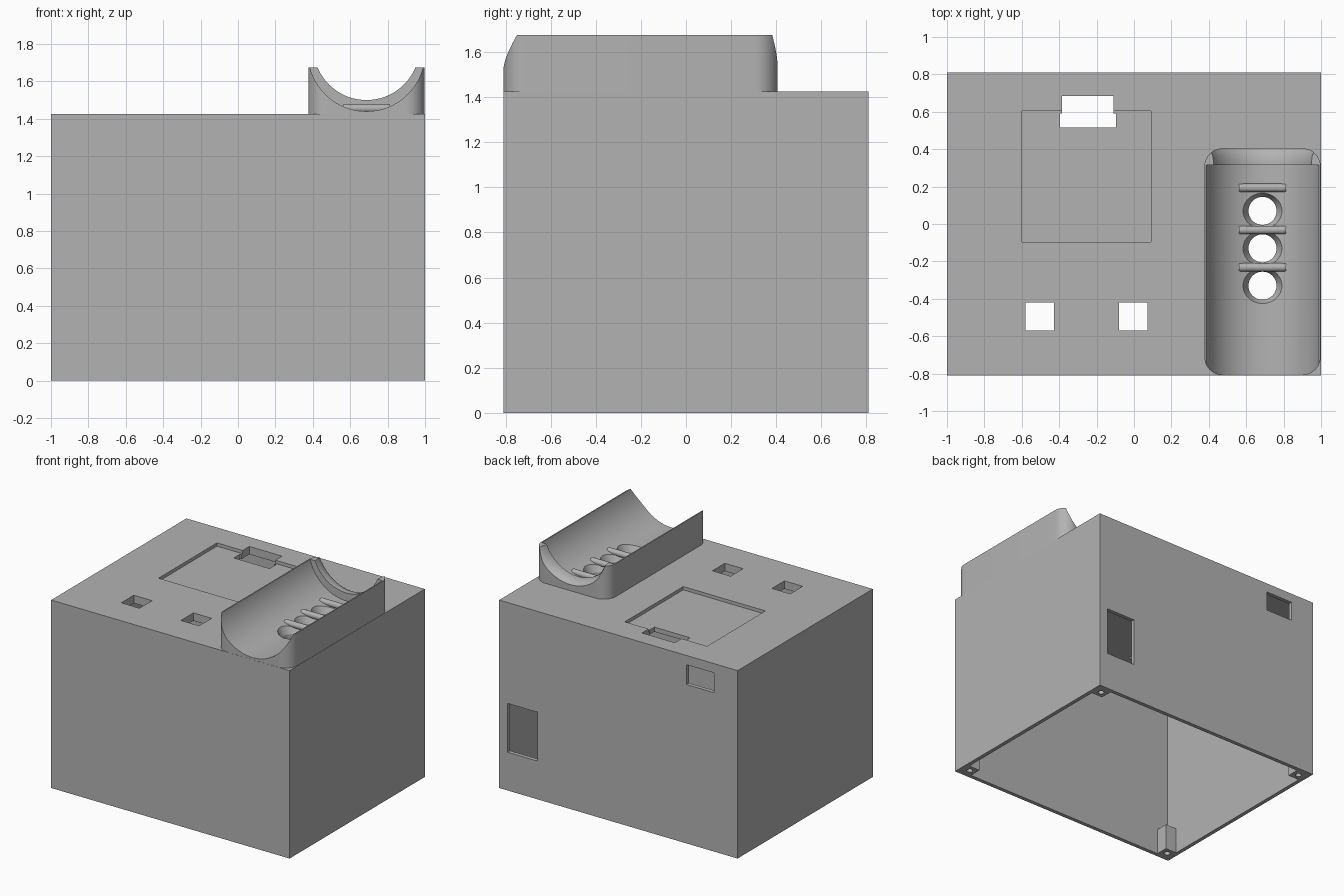
import bpy, bmesh, math
from mathutils import Matrix, Vector

cube = bpy.data.objects.get("Cube")
if cube:
    bpy.data.objects.remove(cube)

grey = bpy.data.materials.new("light_grey")
grey.use_nodes = True
grey.diffuse_color = (0.45, 0.45, 0.45, 1)
grey.node_tree.nodes["Principled BSDF"].inputs["Base Color"].default_value = (0.45, 0.45, 0.45, 1)

WIDE, DEEP, TOP = 1.0, 0.81, 1.425    # half width, half depth, lid height
WALL, LID = 0.03, 0.06
CX = 0.687                            # trough centre line


def finish(bm, name):
    bmesh.ops.recalc_face_normals(bm, faces=bm.faces)
    mesh = bpy.data.meshes.new(name)
    bm.to_mesh(mesh)
    bm.free()
    mesh.materials.append(grey)
    obj = bpy.data.objects.new(name, mesh)
    bpy.context.collection.objects.link(obj)
    return obj


def box(name, x, y, z):
    bm = bmesh.new()
    bmesh.ops.create_cube(bm, size=1)
    for v in bm.verts:
        v.co = Vector(r[0] if c < 0 else r[1] for c, r in zip(v.co, (x, y, z)))
    return finish(bm, name)


def cone(name, centre, r1, r2, depth, axis="Z", segments=48):
    bm = bmesh.new()
    bmesh.ops.create_cone(bm, cap_ends=True, segments=segments, radius1=r1, radius2=r2, depth=depth)
    turn = {"Z": Matrix(), "X": Matrix.Rotation(math.pi / 2, 4, "Y"),
            "Y": Matrix.Rotation(-math.pi / 2, 4, "X")}[axis]
    bm.transform(Matrix.Translation(centre) @ turn)
    return finish(bm, name)


def loft(name, rings):
    """Close a solid through rings with equal point counts."""
    bm = bmesh.new()
    loops = [[bm.verts.new(p) for p in ring] for ring in rings]
    n = len(loops[0])
    for a, b in zip(loops, loops[1:]):
        for i in range(n):
            bm.faces.new((a[i], a[(i + 1) % n], b[(i + 1) % n], b[i]))
    bm.faces.new(loops[0])
    bm.faces.new(loops[-1])
    return finish(bm, name)


def cut(target, *cutters):
    for tool in cutters:
        mod = target.modifiers.new("cut", "BOOLEAN")
        mod.operation, mod.solver, mod.object = "DIFFERENCE", "EXACT", tool
        bpy.context.view_layer.objects.active = target
        bpy.ops.object.modifier_apply(modifier=mod.name)
        bpy.data.objects.remove(tool)


def screw_holes():
    """Countersunk holes under the trough."""
    for y in (0.07, -0.13, -0.33):
        yield cone("hole_cutter", (CX, y, 1.4), 0.075, 0.075, 0.4)
        yield cone("sink_cutter", (CX, y, 1.43), 0.075, 0.105, 0.06)


# Hollow housing, open underneath
housing = box("housing", (-WIDE, WIDE), (-DEEP, DEEP), (0, TOP))
cut(housing, box("cavity", (WALL - WIDE, WIDE - WALL), (WALL - DEEP, DEEP - WALL), (-0.1, TOP - LID)))

# Lid: shallow panel recess, stepped slot and two square holes
lid = (1.2, 1.6)
cut(housing,
    box("recess", (-0.6, 0.09), (-0.095, 0.605), (TOP - 0.025, 1.6)),
    box("slot_rear", (-0.385, -0.11), (0.55, 0.685), lid),
    box("slot_front", (-0.395, -0.095), (0.515, 0.59), lid),
    box("square_a", (-0.58, -0.427), (-0.57, -0.42), lid),
    box("square_b", (-0.08, 0.073), (-0.57, -0.42), lid),
    *screw_holes())

# Back wall openings
back = (0.7, 0.9)
cut(housing,
    box("large_port", (0.68, 0.93), back, (0.29, 0.66)),
    box("small_port", (-0.80, -0.57), back, (1.205, 1.355)))

# Corner posts with screw bores
for sx, side in ((-1, "right"), (1, "left")):
    for sy, end in ((-1, "front"), (1, "rear")):
        px, py, s = sx * (WIDE - 0.075), sy * (DEEP - 0.075), 0.05
        post = box(f"{end}_{side}_post", (px - s, px + s), (py - s, py + s), (0, 0.2))
        cut(post, cone("bore", (px, py, 0), 0.022, 0.022, 0.3, segments=24))

# Cradle block with rounded plan corners
R, half = 0.1, 0.311
y0, y1 = -0.809, 0.405
plan = []
for k, (sx, yc) in enumerate(((1, y1 - R), (-1, y1 - R), (-1, y0 + R), (1, y0 + R))):
    for i in range(13):
        a = math.pi / 2 * (k + i / 12)
        plan.append((CX + sx * (half - R) + R * math.cos(a), yc + R * math.sin(a)))
cradle = loft("cradle", [[(x, y, z) for x, y in plan] for z in (TOP - 0.04, 1.675)])


# Trough with a narrower flared neck at the rear
def ring(y, r, zc, n=96):
    return [(CX + r * math.cos(2 * math.pi * i / n), y, zc + r * math.sin(2 * math.pi * i / n))
            for i in range(n)]


cut(cradle,
    loft("trough", [ring(-1, 0.312, 1.752), ring(0.315, 0.312, 1.752)]),
    loft("neck", [ring(0.25, 0.283, 1.783), ring(0.335, 0.283, 1.783), ring(0.37, 0.288, 1.782),
                  ring(0.395, 0.299, 1.78), ring(0.41, 0.312, 1.778)]),
    *screw_holes())

# Round bars bridging the trough
bars = [cone(f"bridge_bar_{i + 1}", (CX, y, 1.455), 0.0225, 0.0225, 0.25, "X", 32)
        for i, y in enumerate((0.193, -0.032, -0.232))]

bpy.ops.object.select_all(action="DESELECT")
for obj in [cradle] + bars:
    obj.select_set(True)
bpy.context.view_layer.objects.active = cradle
bpy.ops.object.shade_smooth_by_angle(angle=math.radians(25))
